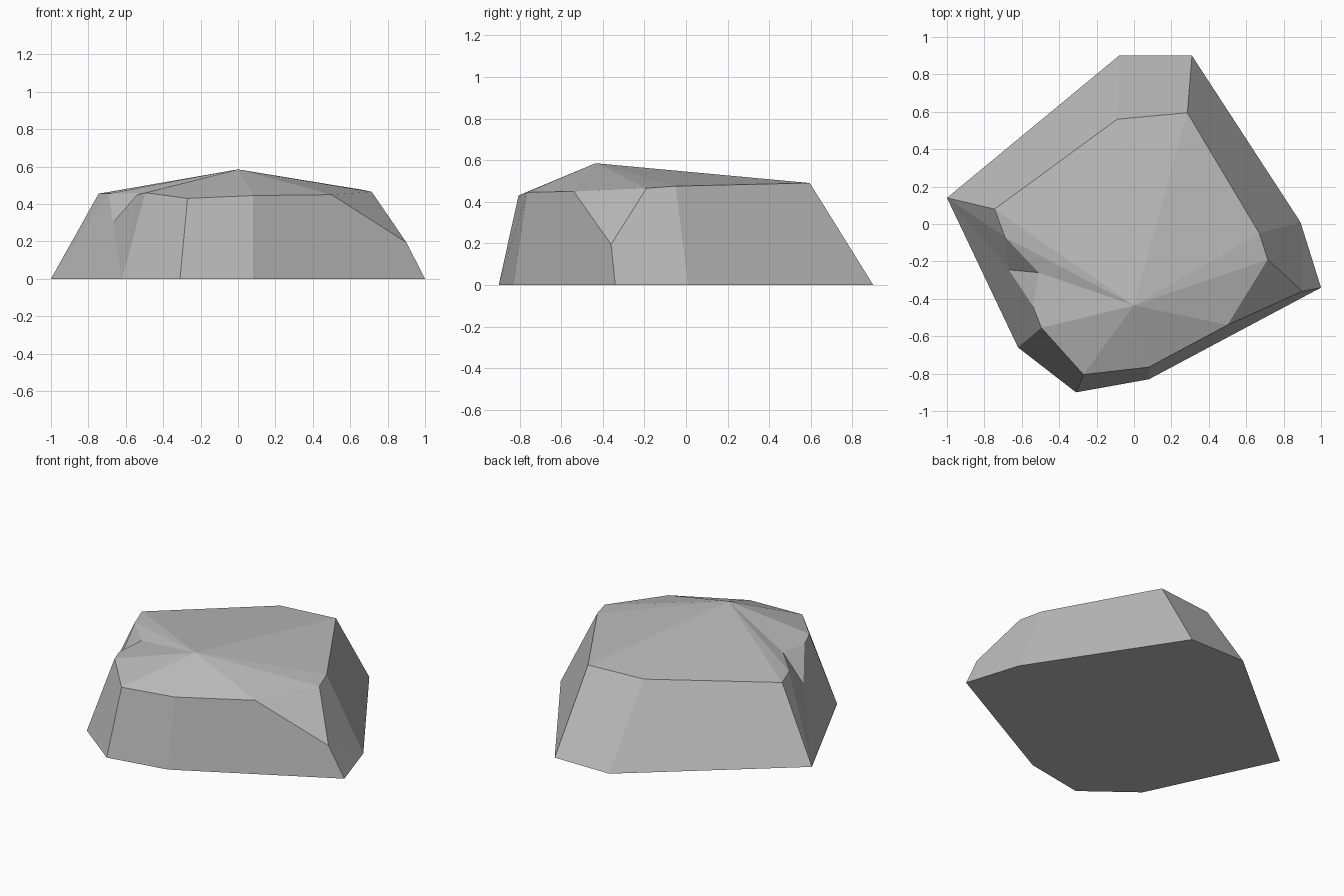
import bpy
import bmesh

# Remove the default cube only
default_cube = bpy.data.objects.get("Cube")
if default_cube:
    bpy.data.objects.remove(default_cube, do_unlink=True)


def make_material(name, colour):
    material = bpy.data.materials.new(name)
    material.use_nodes = True
    material.diffuse_color = colour
    shader = material.node_tree.nodes["Principled BSDF"]
    shader.inputs["Base Color"].default_value = colour
    shader.inputs["Roughness"].default_value = 0.9
    return material


stone_grey = make_material("stone grey", (0.5, 0.5, 0.5, 1.0))

# Footprint of the rock on the ground, counterclockwise from the left corner
footprint = {
    "left": (-1.0, 0.14),
    "front_left": (-0.62, -0.66),
    "front": (-0.31, -0.9),
    "front_mid": (0.08, -0.83),
    "right": (1.0, -0.34),
    "back_right": (0.89, 0.01),
    "back": (0.31, 0.9),
    "back_left": (-0.08, 0.9),
}

# Upper rim, in the same direction, with a chipped notch on the left side
rim = {
    "rim_left": (-0.745, 0.08, 0.455),
    "notch_back": (-0.69, -0.07, 0.455),
    "notch_inner": (-0.51, -0.26, 0.46),
    "notch_front": (-0.54, -0.44, 0.45),
    "rim_front_left": (-0.495, -0.555, 0.46),
    "rim_front": (-0.27, -0.805, 0.43),
    "rim_front_mid": (0.08, -0.765, 0.445),
    "chip_front": (0.5, -0.54, 0.45),
    "chip_back": (0.715, -0.19, 0.465),
    "rim_back_right": (0.67, -0.05, 0.475),
    "rim_back": (0.285, 0.595, 0.49),
    "rim_back_left": (-0.09, 0.56, 0.485),
}

bm = bmesh.new()
points = {name: bm.verts.new((x, y, 0)) for name, (x, y) in footprint.items()}
points.update({name: bm.verts.new(place) for name, place in rim.items()})
points["peak"] = bm.verts.new((0, -0.435, 0.585))
points["notch_low"] = bm.verts.new((-0.67, -0.245, 0.3))
points["chip_low"] = bm.verts.new((0.9, -0.36, 0.195))


def face(*names):
    bm.faces.new([points[name] for name in names])


# Underside and the faceted crown around the peak
face(*reversed(list(footprint)))
rim_names = list(rim)
for here, following in zip(rim_names, rim_names[1:] + rim_names[:1]):
    face("peak", here, following)

# Plain side walls
corners = list(footprint)
for here, following in zip(corners, corners[1:] + corners[:1]):
    if here not in ("left", "front_mid", "right"):
        face(here, following, "rim_" + following, "rim_" + here)

# Left wall broken by the notch
face("left", "notch_back", "rim_left")
face("left", "notch_low", "notch_back")
face("left", "front_left", "notch_low")
face("front_left", "notch_front", "notch_low")
face("front_left", "rim_front_left", "notch_front")
face("notch_back", "notch_low", "notch_inner")
face("notch_low", "notch_front", "notch_inner")

# Front and right walls meeting at the chipped corner
face("front_mid", "chip_front", "rim_front_mid")
face("front_mid", "right", "chip_low", "chip_front")
face("chip_front", "chip_low", "chip_back")
face("right", "back_right", "chip_low")
face("back_right", "chip_back", "chip_low")
face("back_right", "rim_back_right", "chip_back")

bmesh.ops.recalc_face_normals(bm, faces=bm.faces[:])
mesh = bpy.data.meshes.new("rock")
bm.to_mesh(mesh)
bm.free()
mesh.materials.append(stone_grey)
rock = bpy.data.objects.new("rock", mesh)
bpy.context.collection.objects.link(rock)
